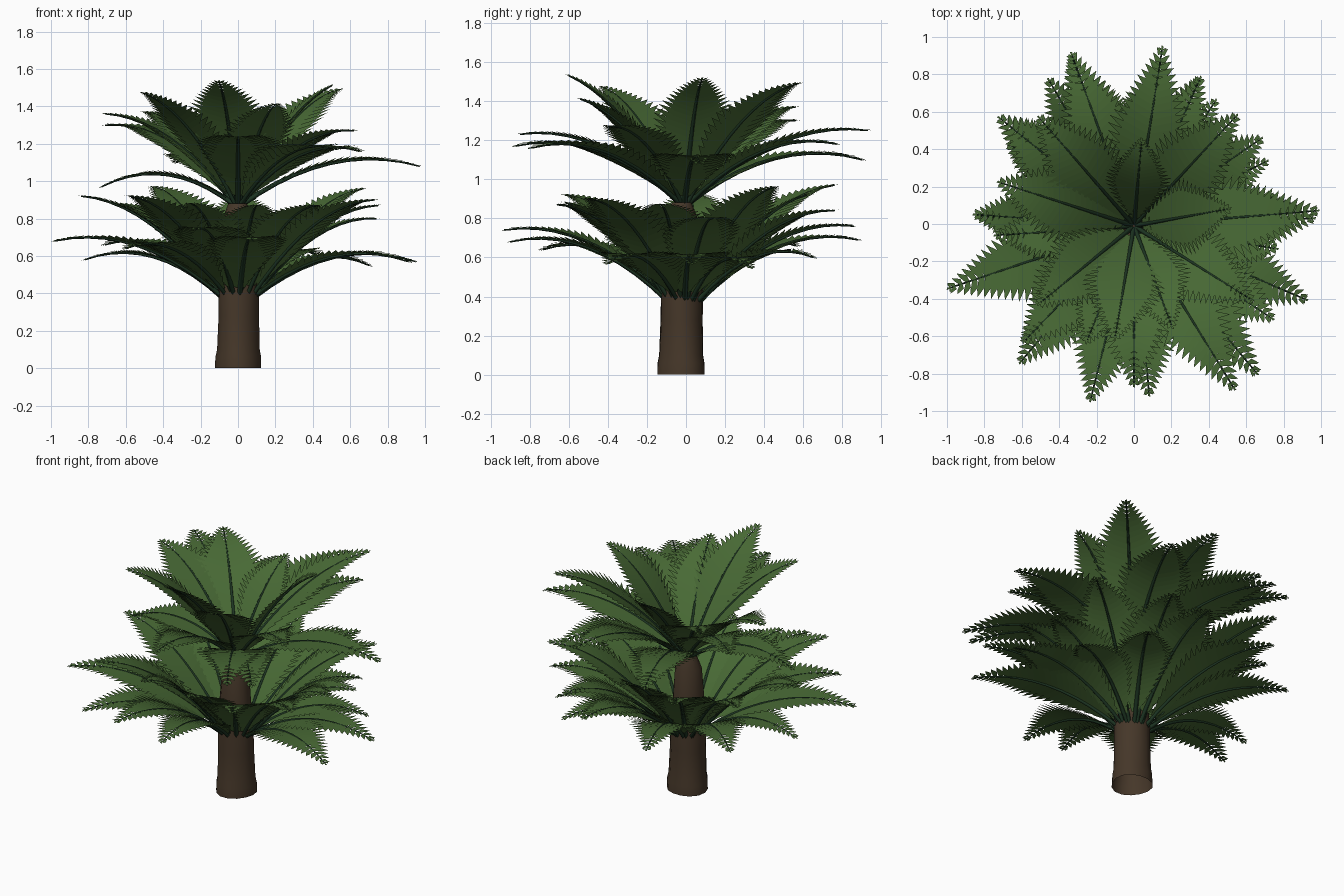
import bpy, bmesh, math
from mathutils import Vector

default = bpy.data.objects.get("Cube")
if default:
    bpy.data.objects.remove(default, do_unlink=True)


def material(name, rgb):
    mat = bpy.data.materials.new(name)
    mat.use_nodes = True
    mat.diffuse_color = (*rgb, 1)
    shader = mat.node_tree.nodes["Principled BSDF"]
    shader.inputs["Base Color"].default_value = (*rgb, 1)
    shader.inputs["Roughness"].default_value = 0.8
    return mat


LEAF = material("leaf_green", (0.066, 0.145, 0.036))
STEM = material("stem_green", (0.012, 0.035, 0.016))
BARK = material("bark_brown", (0.06, 0.038, 0.022))


def finish(bm, name, mats):
    mesh = bpy.data.meshes.new(name)
    bm.to_mesh(mesh)
    bm.free()
    for mat in mats:
        mesh.materials.append(mat)
    obj = bpy.data.objects.new(name, mesh)
    bpy.context.collection.objects.link(obj)


def ring_tube(bm, rings, mat_index=0):
    """Join successive rings of points into a tube, return the vertex rings."""
    loops = [[bm.verts.new(p) for p in ring] for ring in rings]
    for low, high in zip(loops, loops[1:]):
        n = len(low)
        for i in range(n):
            j = (i + 1) % n
            face = bm.faces.new((low[i], low[j], high[j], high[i]))
            face.material_index = mat_index
            face.smooth = True
    return loops


# Trunk: slightly wavy column, open underneath, capped on top
def build_trunk():
    profile = [(0.0, 0.124), (0.06, 0.122), (0.1, 0.114), (0.28, 0.108),
               (0.42, 0.108), (0.6, 0.095), (0.8, 0.08), (0.88, 0.05)]
    sides = 14
    rings = []
    for z, radius in profile:
        ring = []
        for i in range(sides):
            a = math.tau * i / sides
            r = radius * (1 + 0.04 * math.sin(3 * a + 5 * z))
            ring.append((r * math.cos(a), r * math.sin(a) - 0.022, z))
        rings.append(ring)
    bm = bmesh.new()
    loops = ring_tube(bm, rings)
    bm.faces.new(loops[-1])
    finish(bm, "trunk", [BARK])


def leaf_width(t):
    """Half width of the frond along its length."""
    grow = min(1, max(0, (t - 0.04) / 0.42))
    fall = min(1, max(0, (1.02 - t) / 0.54))
    return 0.205 * math.sin(grow * math.pi / 2) * fall + 0.014


# Frond: arched stem with pointed leaflets on both sides
def build_frond(name, tip, base_z, base_radius, pairs=23):
    tip = Vector(tip)
    flat = Vector((tip.x, tip.y, 0))
    out = flat.normalized()
    side = Vector((-out.y, out.x, 0))
    start = out * base_radius + Vector((0, -0.01, base_z))
    climb = tip.z - base_z
    rise = 0.05 + 0.18 * max(0, 1 - climb / flat.length)
    control = start.lerp(tip, 0.5)
    control.z = base_z + climb * 0.73 + rise
    length = (tip - start).length
    scale = min(1, 0.12 + length)

    def point(t):
        return start.lerp(control, t).lerp(control.lerp(tip, t), t)

    def tangent(t):
        return (control - start).lerp(tip - control, t).normalized()

    bm = bmesh.new()
    # Stem
    rings = []
    for k in range(11):
        t = k / 10
        up = side.cross(tangent(t))
        r = 0.01 * (1 - t) + 0.004
        rings.append([point(t) + d * r for d in (side, up, -side, -up)])
    ring_tube(bm, rings, 1)

    # Leaflets: full in the middle of the frond, separate towards the tip
    step = length / pairs
    for k in range(pairs):
        t = 0.08 + 0.9 * k / (pairs - 1)
        along = tangent(t)
        up = side.cross(along)
        width = leaf_width(t) * scale
        thin = max(0, t - 0.66)
        half = step * (0.62 - 0.7 * thin)
        root_half = step * (0.6 - 1.5 * thin)
        for sign in (-1, 1):
            root = point(t) - up * 0.002
            sweep = (side * sign + along * 0.4) * width
            mid = root + sweep * 0.6 - up * width * 0.02
            end = root + sweep * 1.03 + along * step * 0.4 - up * width * 0.06
            pts = [root - along * root_half, root + along * root_half,
                   mid + along * half, end, mid - along * half]
            if sign > 0:
                pts.reverse()
            bm.faces.new([bm.verts.new(p) for p in pts])

    # Small tuft at the tip
    along = tangent(1)
    for angle in (-1.2, 0, 1.2):
        d = along * math.cos(angle) + side * math.sin(angle)
        n = side * math.cos(angle) - along * math.sin(angle)
        pts = (tip - n * 0.004, tip + d * 0.02 - n * 0.006,
               tip + d * 0.025 + n * 0.006, tip + n * 0.004)
        bm.faces.new([bm.verts.new(p) for p in pts])
    finish(bm, name, [LEAF, STEM])


# Frond tips of the two crowns
UPPER = [
    (-0.1, -0.6, 1.53), (0.5, 0.08, 1.51), (0.54, 0.57, 1.49),
    (-0.5, -0.42, 1.47), (0.2, -0.54, 1.41), (-0.5, 0.56, 1.37),
    (0.04, 0.44, 1.38), (-0.71, 0.56, 1.3), (-0.71, 0.22, 1.36),
    (0.15, 0.93, 1.25), (-0.33, 0.9, 1.1), (0.97, 0.07, 1.08),
    (0.0, -0.85, 1.23), (0.53, -0.87, 1.17), (0.65, -0.79, 1.16),
    (-0.73, -0.06, 0.97), (0.35, 0.77, 1.18), (0.62, -0.4, 1.27),
]
LOWER = [
    (-0.98, -0.34, 0.68), (-0.23, -0.93, 0.74), (0.08, -0.9, 0.68),
    (0.91, -0.4, 0.57), (0.7, 0.33, 0.55), (-0.82, 0.04, 0.58),
    (-0.6, -0.73, 0.64), (-0.33, 0.88, 0.69), (0.14, 0.86, 0.76),
    (-0.71, 0.56, 0.66), (0.43, 0.65, 0.6), (0.95, 0.03, 0.57),
    (-0.84, 0.05, 0.92), (-0.45, 0.76, 0.97), (0.73, -0.5, 0.9),
    (0.67, 0.45, 0.96), (0.34, 0.76, 0.84), (-0.58, -0.62, 0.92),
    (-0.25, -0.62, 0.88), (0.1, -0.64, 0.87), (0.42, -0.66, 0.87),
    (0.02, 0.62, 0.92), (-0.66, 0.42, 0.88), (0.75, -0.13, 0.87),
    (0.74, 0.14, 0.8),
]

build_trunk()
for label, tips, base_z, base_radius in (("upper", UPPER, 0.87, 0.015),
                                         ("lower", LOWER, 0.38, 0.085)):
    for i, tip in enumerate(tips, 1):
        build_frond(f"{label}_frond_{i}", tip, base_z, base_radius)
